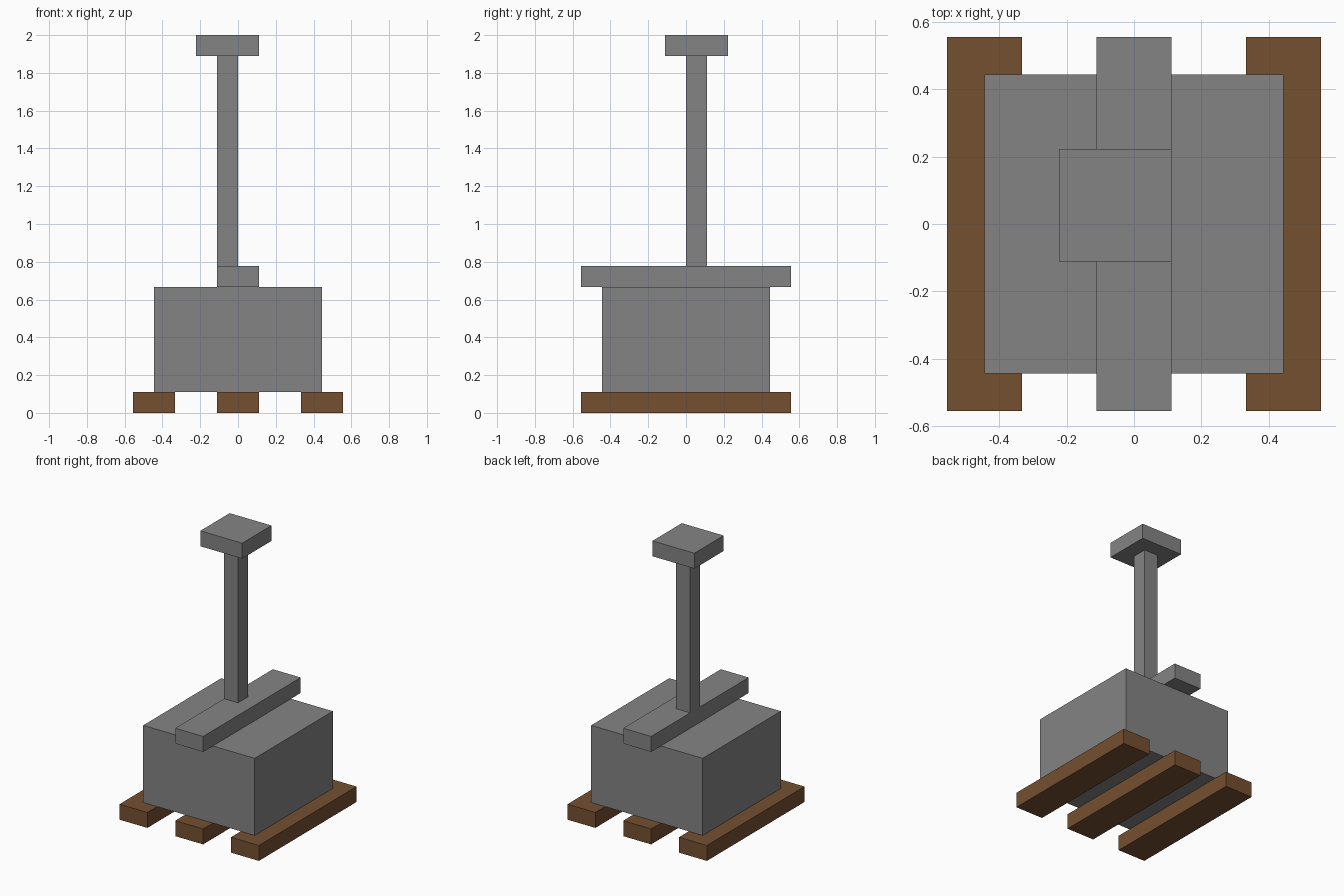
import bpy

if "Cube" in bpy.data.objects:
    bpy.data.objects.remove(bpy.data.objects["Cube"], do_unlink=True)

U = 1 / 9  # grid unit: the model is 18 units tall


def make_material(name, rgb):
    mat = bpy.data.materials.new(name)
    mat.use_nodes = True
    color = (*rgb, 1)
    mat.diffuse_color = color
    bsdf = next(n for n in mat.node_tree.nodes if n.type == 'BSDF_PRINCIPLED')
    bsdf.inputs["Base Color"].default_value = color
    return mat


def box(name, low, high, mat):
    """Box between two corners given in grid units."""
    center = [(a + b) / 2 * U for a, b in zip(low, high)]
    size = [(b - a) * U for a, b in zip(low, high)]
    bpy.ops.mesh.primitive_cube_add(size=1, location=center)
    obj = bpy.context.object
    obj.name = name
    obj.scale = size
    bpy.ops.object.transform_apply(location=False, rotation=False, scale=True)
    obj.data.materials.append(mat)
    return obj


stone = make_material("stone grey", (0.231, 0.231, 0.231))
wood = make_material("wood brown", (0.178, 0.08, 0.03))

# Three wooden runners under the block
for side, x in (("right", -4), ("middle", 0), ("left", 4)):
    box(f"{side}_runner", (x - 1, -5, 0), (x + 1, 5, 1), wood)

# Heavy block with a bar lying across its top
box("block", (-4, -4, 1), (4, 4, 6), stone)
box("top_bar", (-1, -5, 6), (1, 5, 7), stone)

# Off-centre post and its cap
box("post", (-1, 0, 7), (0, 1, 17), stone)
box("post_cap", (-2, -1, 17), (1, 2, 18), stone)
